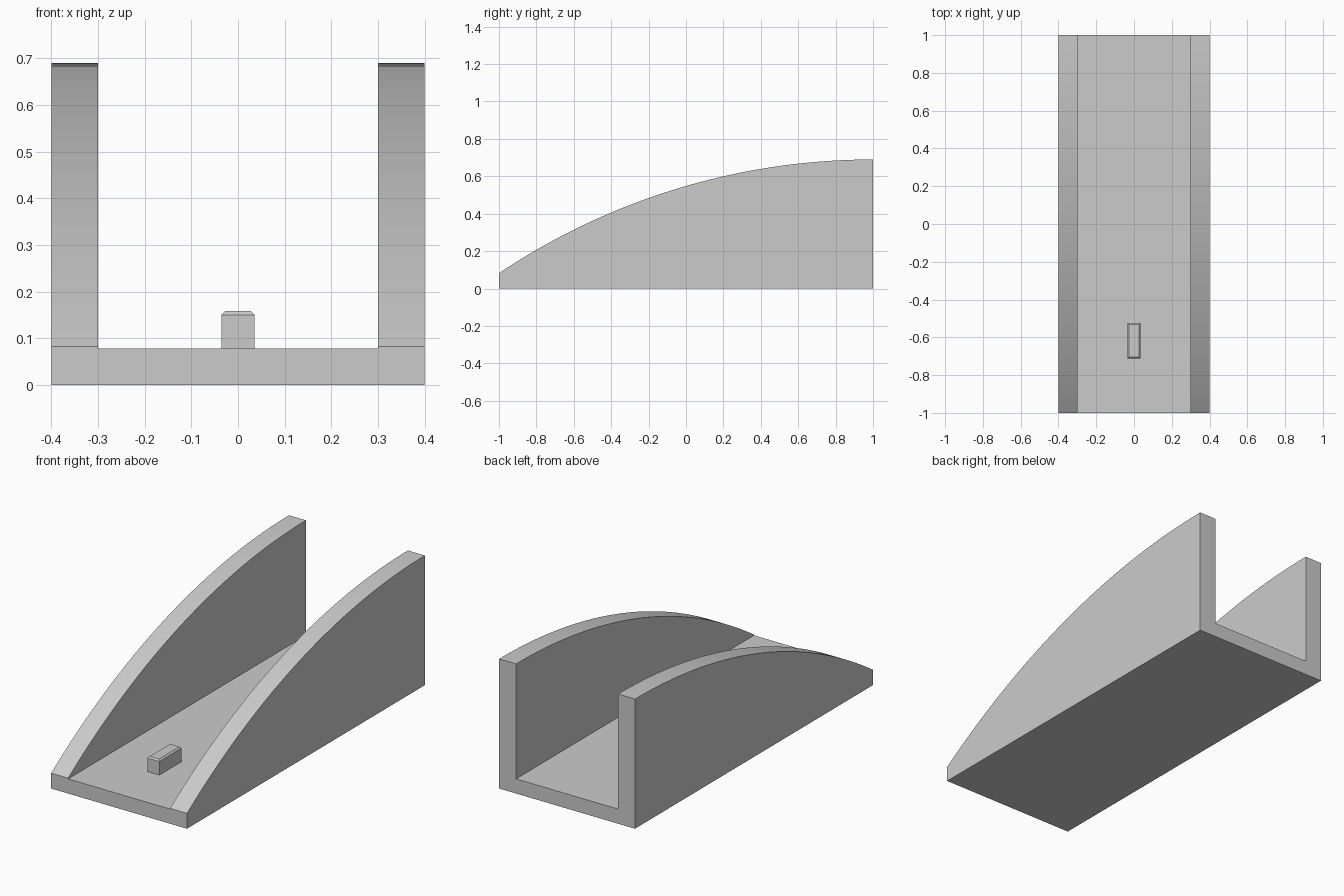
import bpy, bmesh, math

cube = bpy.data.objects.get("Cube")
if cube:
    bpy.data.objects.remove(cube, do_unlink=True)

grey = bpy.data.materials.new("light grey")
grey.use_nodes = True
colour = (0.6, 0.6, 0.6, 1)
grey.diffuse_color = colour
grey.node_tree.nodes["Principled BSDF"].inputs["Base Color"].default_value = colour

FLOOR = 0.078      # floor thickness
LOW, HIGH = 0.082, 0.69   # wall height at front and back
INNER, OUTER = 0.3, 0.4   # channel and outer half widths


def arc_profile(steps=48):
    """Circular arc in y, z that levels out at the back."""
    rise = HIGH - LOW
    radius = (4 + rise * rise) / (2 * rise)
    sweep = math.asin(2 / radius)
    return [(1 - radius * math.sin(a), HIGH - radius * (1 - math.cos(a)))
            for a in (sweep * i / steps for i in range(steps + 1))]


def finish(name, bm):
    bmesh.ops.recalc_face_normals(bm, faces=bm.faces)
    mesh = bpy.data.meshes.new(name)
    bm.to_mesh(mesh)
    bm.free()
    mesh.materials.append(grey)
    obj = bpy.data.objects.new(name, mesh)
    bpy.context.collection.objects.link(obj)
    bpy.ops.object.select_all(action="DESELECT")
    obj.select_set(True)
    bpy.context.view_layer.objects.active = obj
    bpy.ops.object.shade_smooth_by_angle(angle=math.radians(30))
    return obj


# One channel body: flat floor joined to two arched side walls
bm = bmesh.new()
arc = arc_profile()
stations = []
for y, top in arc:
    section = [(-OUTER, 0), (OUTER, 0), (OUTER, top), (INNER, top),
               (INNER, FLOOR), (-INNER, FLOOR), (-INNER, top), (-OUTER, top)]
    stations.append([bm.verts.new((x, y, z)) for x, z in section])
for a, b in zip(stations, stations[1:]):
    for i in range(len(a)):
        j = (i + 1) % len(a)
        bm.faces.new((a[i], a[j], b[j], b[i]))
for end in (stations[0], stations[-1]):
    bm.faces.new(end)
bmesh.ops.dissolve_limit(bm, angle_limit=math.radians(0.1),
                         verts=bm.verts, edges=bm.edges)
finish("channel_body", bm)

# Small stop block on the floor, with its top edges chamfered
bm = bmesh.new()
bmesh.ops.create_cube(bm, size=1)
for v in bm.verts:
    v.co.x *= 0.071
    v.co.y = -0.618 + v.co.y * 0.188
    v.co.z = 0.158 if v.co.z > 0 else FLOOR
top_edges = [e for e in bm.edges if all(v.co.z > 0.1 for v in e.verts)]
bmesh.ops.bevel(bm, geom=top_edges, offset=0.008, segments=1, affect="EDGES")
block = finish("stop_block", bm)
for poly in block.data.polygons:
    poly.use_smooth = False
